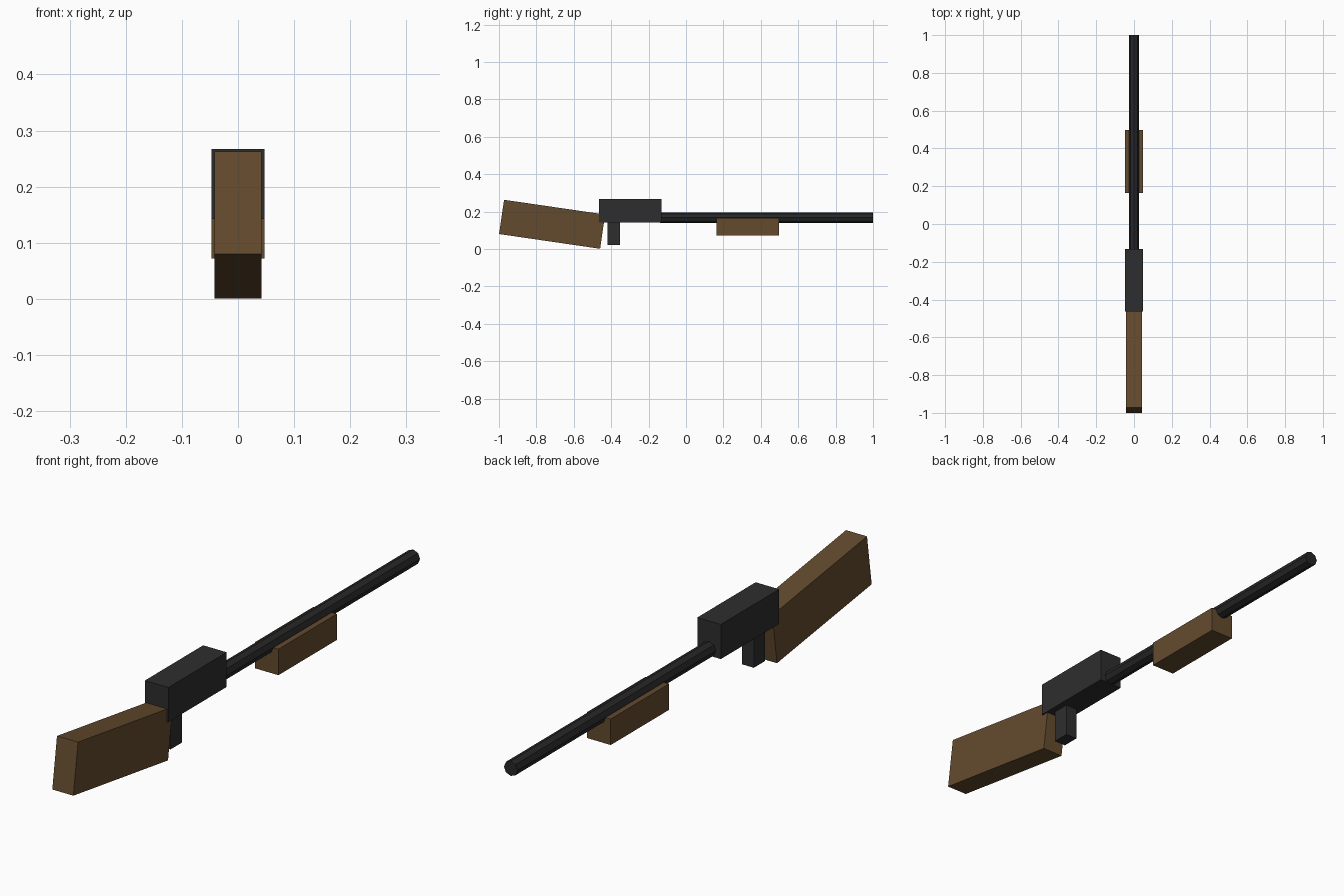
import bpy
import math

default = bpy.data.objects.get("Cube")
if default:
    bpy.data.objects.remove(default, do_unlink=True)


def material(name, rgb):
    mat = bpy.data.materials.new(name)
    mat.use_nodes = True
    colour = (*rgb, 1.0)
    mat.diffuse_color = colour
    mat.node_tree.nodes["Principled BSDF"].inputs["Base Color"].default_value = colour
    return mat


wood = material("brown wood", (0.127, 0.070, 0.027))
metal = material("dark grey metal", (0.027, 0.027, 0.028))
barrel_metal = material("darker grey metal", (0.020, 0.020, 0.021))


def finish(name, mat):
    obj = bpy.context.object
    obj.name = name
    obj.data.name = name
    obj.data.materials.append(mat)
    return obj


def box(name, size, centre, mat, tilt=0.0):
    """Box of the given size, tilted about the x axis."""
    bpy.ops.mesh.primitive_cube_add(size=1, location=centre)
    obj = finish(name, mat)
    obj.scale = size
    obj.rotation_euler.x = math.radians(tilt)
    return obj


# Drooping wooden stock
box("stock", (0.084, 0.546, 0.185), (0, -0.716, 0.132), wood, tilt=-8.3)

# Receiver with the small post beneath it
box("receiver", (0.094, 0.333, 0.125), (0, -0.298, 0.205), metal)
box("trigger", (0.047, 0.065, 0.14), (0, -0.386, 0.09), metal)

# Wooden fore grip under the barrel
box("fore_grip", (0.094, 0.333, 0.094), (0, 0.33, 0.119), wood)

# Eight-sided barrel, running from the receiver to the muzzle
start, muzzle = -0.14, 1.0
bpy.ops.mesh.primitive_cylinder_add(
    vertices=8, radius=0.027, depth=muzzle - start,
    location=(0, (start + muzzle) / 2, 0.167), rotation=(math.pi / 2, 0, 0))
finish("barrel", barrel_metal)
